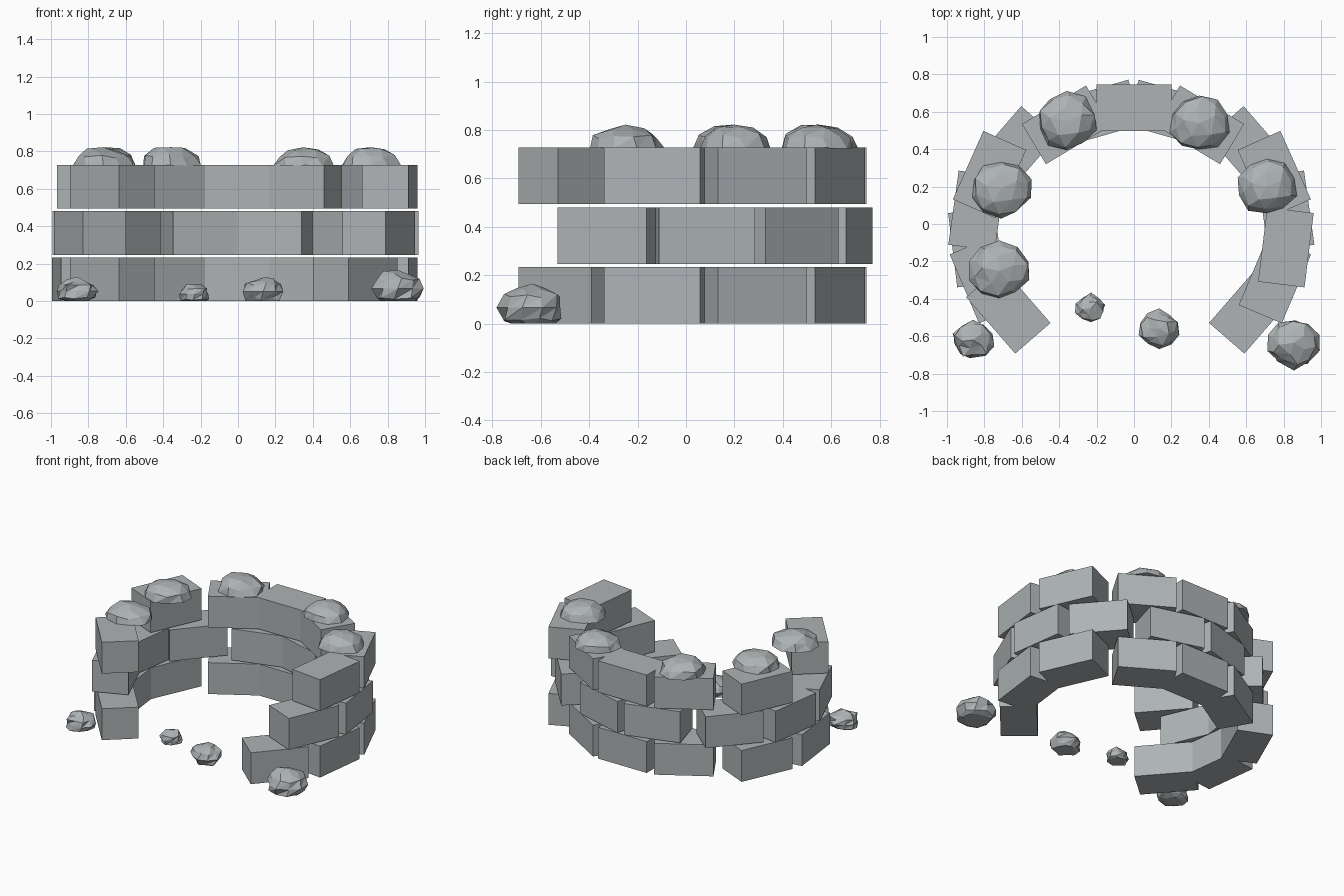
import bpy, bmesh, math, random
from mathutils import Matrix

cube = bpy.data.objects.get("Cube")
if cube:
    bpy.data.objects.remove(cube)

stone = bpy.data.materials.new("stone_grey")
stone.use_nodes = True
COLOR = (0.42, 0.45, 0.46, 1)
stone.diffuse_color = COLOR
stone.node_tree.nodes["Principled BSDF"].inputs["Base Color"].default_value = COLOR

LENGTH, DEPTH, HEIGHT, STEP = 0.40, 0.25, 0.233, 0.247


def finish(bm, name, location, turn=0):
    mesh = bpy.data.meshes.new(name)
    bm.to_mesh(mesh)
    bm.free()
    mesh.materials.append(stone)
    obj = bpy.data.objects.new(name, mesh)
    obj.location = location
    obj.rotation_euler.z = turn
    bpy.context.collection.objects.link(obj)


def block(name, x, y, course, angle):
    bm = bmesh.new()
    bmesh.ops.create_cube(bm, size=1, matrix=Matrix.Diagonal((LENGTH, DEPTH, HEIGHT, 1)))
    finish(bm, name, (x, y, course * STEP + HEIGHT / 2), -math.radians(angle))


def rock(name, x, y, base, radius, height, lift, rough, twist, seed):
    # Chipped, twisted faceted stone, cut flat where it rests
    rng = random.Random(seed)
    bm = bmesh.new()
    bmesh.ops.create_icosphere(bm, subdivisions=2, radius=1)
    for v in bm.verts:
        v.co *= rng.uniform(1 - rough, 1 + rough / 3)
        v.co = Matrix.Rotation(twist * v.co.z, 3, 'Z') @ v.co
    top = max(v.co.z for v in bm.verts)
    for v in bm.verts:
        v.co.x *= radius
        v.co.y *= radius * 0.94
        v.co.z = v.co.z / top * height * (1 - lift) + height * lift
    bmesh.ops.bisect_plane(bm, geom=bm.verts[:] + bm.edges[:] + bm.faces[:],
                           plane_co=(0, 0, 0), plane_no=(0, 0, 1), clear_inner=True)
    bmesh.ops.holes_fill(bm, edges=[e for e in bm.edges if e.is_boundary], sides=0)
    bmesh.ops.recalc_face_normals(bm, faces=bm.faces)
    finish(bm, name, (x, y, base))


# Wall courses: x, y and turn of each block on the left half
aligned = [(0, 0.622, 0), (0.353, 0.53, 31), (0.75, 0.264, 66),
           (0.812, -0.125, 97), (0.627, -0.46, 131)]
staggered = [(0.183, 0.596, 16), (0.623, 0.397, 49),
             (0.813, 0.07, 82), (0.753, -0.298, 113)]

# Blocks fallen from the top course: left end, and right second from the end
fallen = {131, -97}

for course, layout in enumerate((aligned, staggered, aligned)):
    for i, (x, y, angle) in enumerate(layout):
        if not (course == 2 and angle in fallen):
            block(f"course_{course + 1}_left_block_{i}", x, y, course, angle)
        if angle and not (course == 2 and -angle in fallen):
            drift = 0.045 * angle / 131
            block(f"course_{course + 1}_right_block_{i}", -x - drift, y, course, -angle)

# Rounded stones on the top course
for i, (x, y) in enumerate([(-0.72, -0.25), (-0.71, 0.19), (-0.36, 0.55),
                            (0.35, 0.54), (0.71, 0.20)]):
    rock(f"top_stone_{i}", x, y, 0.724, 0.168, 0.098, 0, 0.12, 0.5, i + 3)

# Loose rocks on the ground
for i, (x, y, radius, height) in enumerate([(-0.86, -0.62, 0.117, 0.13),
                                            (-0.23, -0.45, 0.085, 0.092),
                                            (0.135, -0.56, 0.110, 0.125),
                                            (0.855, -0.635, 0.149, 0.165)]):
    rock(f"loose_rock_{i}", x, y, 0, radius, height, 0.4, 0.2, 0.9, i + 20)
